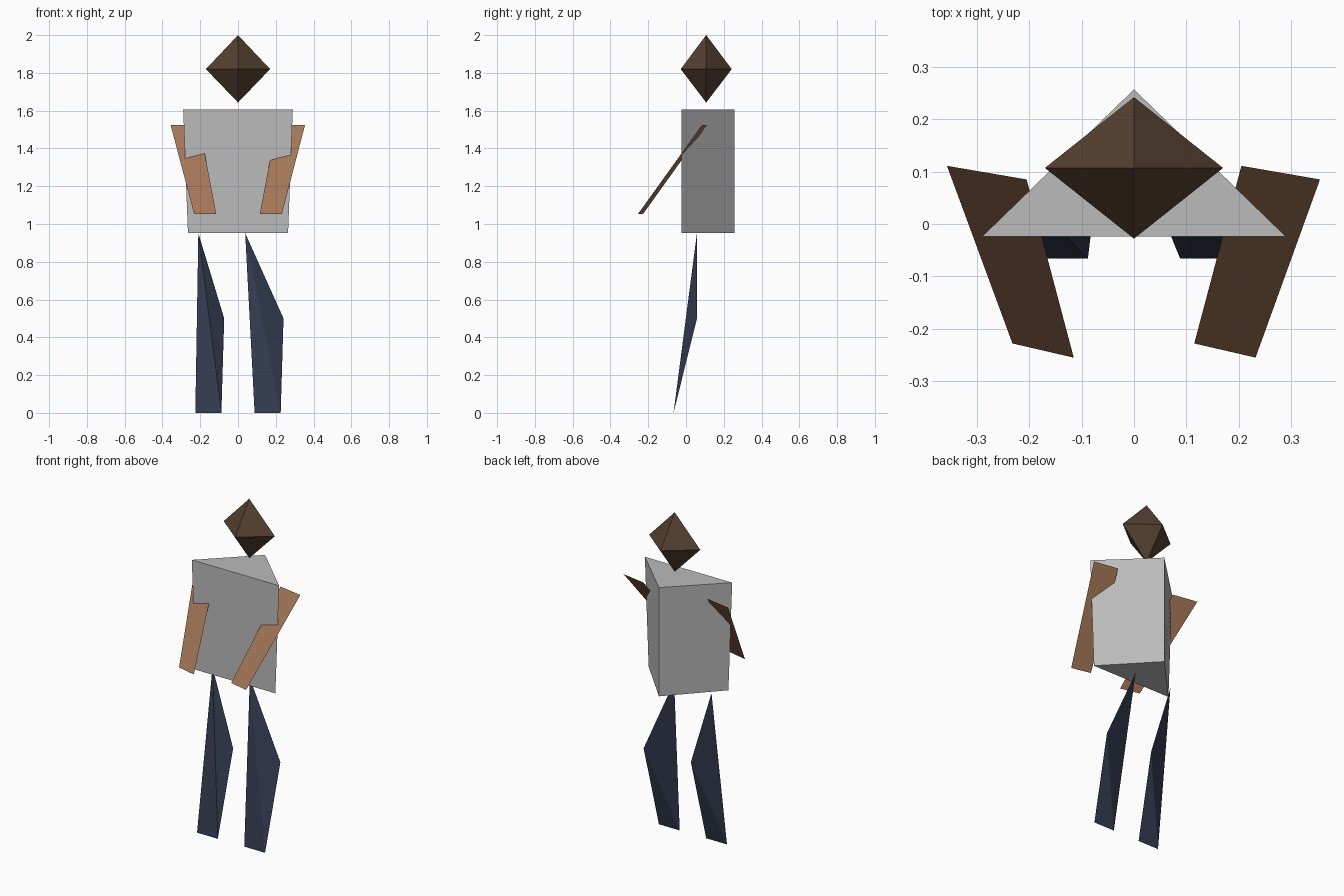
import bpy
import bmesh

if "Cube" in bpy.data.objects:
    bpy.data.objects.remove(bpy.data.objects["Cube"])


def lin(c):
    c /= 255
    return c / 12.92 if c <= 0.04045 else ((c + 0.055) / 1.055) ** 2.4


def material(name, r, g, b):
    m = bpy.data.materials.new(name)
    m.diffuse_color = (lin(r), lin(g), lin(b), 1)
    m.use_nodes = True
    m.node_tree.nodes["Principled BSDF"].inputs["Base Color"].default_value = m.diffuse_color
    return m


def part(name, points, faces, mat):
    """Flat-faced part from corner points, normals turned outward."""
    mesh = bpy.data.meshes.new(name)
    mesh.from_pydata(points, [], faces)
    mesh.materials.append(mat)
    if len(faces) > 1:
        bm = bmesh.new()
        bm.from_mesh(mesh)
        bmesh.ops.recalc_face_normals(bm, faces=bm.faces)
        bm.to_mesh(mesh)
        bm.free()
    obj = bpy.data.objects.new(name, mesh)
    bpy.context.collection.objects.link(obj)
    return obj


dark_brown = material("dark brown", 84, 64, 48)
skin_brown = material("skin brown", 162, 117, 86)
grey = material("shirt grey", 187, 187, 187)
navy = material("trouser navy", 51, 60, 80)

# Head: stretched octahedron
cy, cz = 0.107, 1.82
ring = [(0.17, cy, cz), (0, 0.242, cz), (-0.17, cy, cz), (0, -0.028, cz)]
head_faces = [(i, (i + 1) % 4, tip) for i in range(4) for tip in (4, 5)]
part("head", ring + [(0, cy, 2.0), (0, cy, 1.643)], head_faces, dark_brown)

# Torso: triangular prism, slightly narrower at the hem
torso = [(s * w, y, z) for w, z in ((0.265, 0.952), (0.29, 1.605))
         for s, y in ((-1, -0.024), (1, -0.024), (0, 0.257))]
part("torso", torso,
     [(0, 1, 2), (3, 4, 5), (0, 1, 4, 3), (1, 2, 5, 4), (2, 0, 3, 5)], grey)

# Arms: flat sheets reaching forward and down, facing front and up
part("right_arm", [(0.205, 0.111, 1.525), (0.115, -0.228, 1.052),
                   (0.232, -0.255, 1.052), (0.355, 0.085, 1.525)],
     [(0, 1, 2, 3)], skin_brown)
part("left_arm", [(-0.357, 0.111, 1.525), (-0.232, -0.228, 1.052),
                  (-0.115, -0.255, 1.052), (-0.205, 0.085, 1.525)],
     [(0, 1, 2, 3)], skin_brown)

# Legs: tetrahedra with a hip point, a knee point and a toe edge
for name, hip, knee, toe_l, toe_r in (("left_leg", -0.21, -0.073, -0.226, -0.088),
                                      ("right_leg", 0.038, 0.241, 0.088, 0.226)):
    part(name, [(hip, 0.058, 0.952), (knee, 0.058, 0.5),
                (toe_l, -0.066, 0), (toe_r, -0.066, 0)],
         [(0, 1, 2), (0, 2, 3), (0, 3, 1), (1, 3, 2)], navy)
